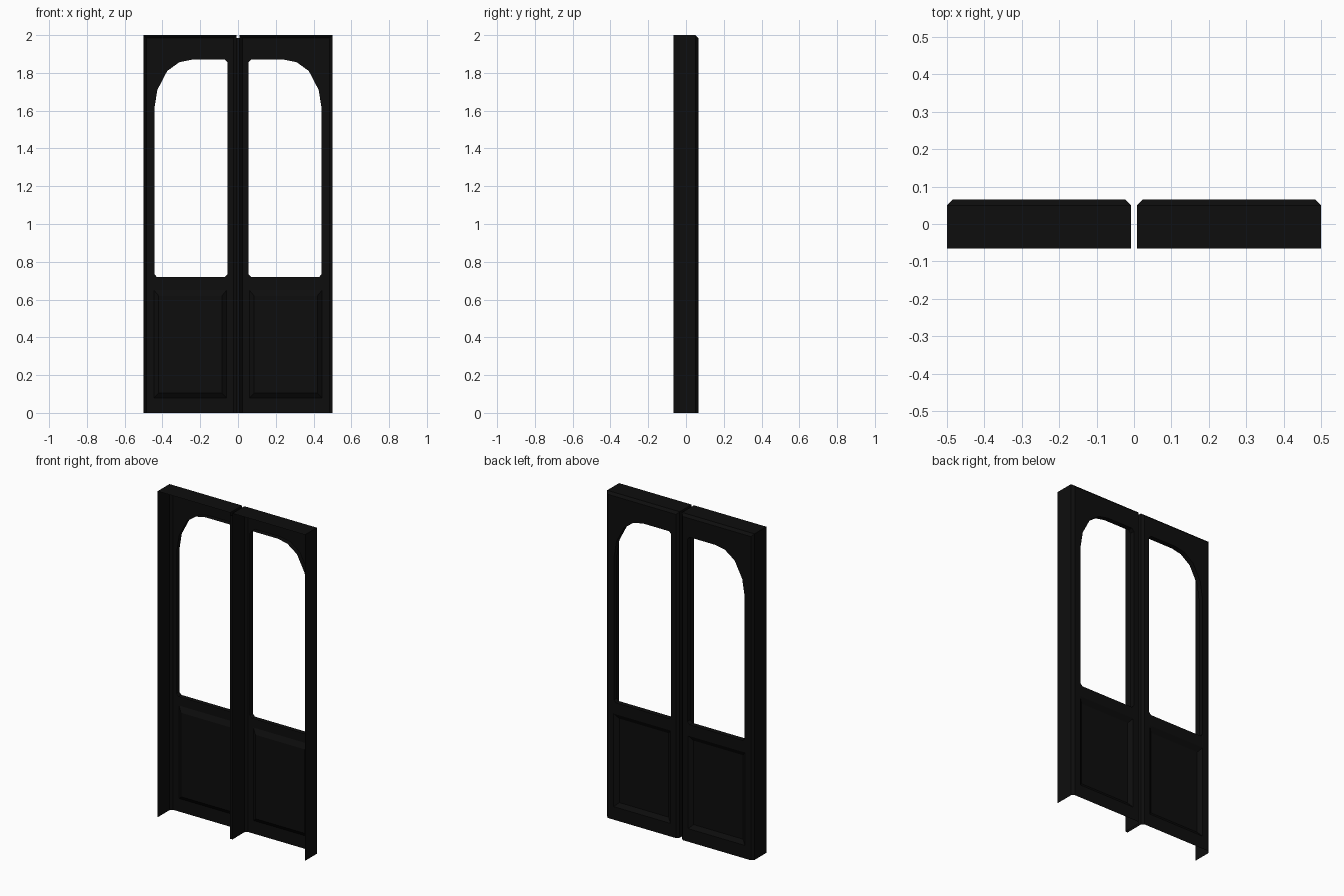
import bpy
import bmesh

cube = bpy.data.objects.get("Cube")
if cube:
    bpy.data.objects.remove(cube, do_unlink=True)

BACK, FRONT = 0.065, -0.065
BEVEL = 0.015
GAP = 0.008

black = bpy.data.materials.new("black_paint")
black.use_nodes = True
colour = (0.004, 0.004, 0.004, 1)
black.diffuse_color = colour
black.node_tree.nodes["Principled BSDF"].inputs["Base Color"].default_value = colour


def finish(name, bm):
    mesh = bpy.data.meshes.new(name)
    bm.to_mesh(mesh)
    bm.free()
    mesh.materials.append(black)
    obj = bpy.data.objects.new(name, mesh)
    bpy.context.collection.objects.link(obj)
    return obj


def rect(x0, x1, z0, z1):
    return [(x0, z0), (x1, z0), (x1, z1), (x0, z1)]


def build_door(name, side):
    bm = bmesh.new()

    def row(points, y):
        return [bm.verts.new((side * x, y, z)) for x, z in points]

    def strip(a, b, closed=True):
        n = len(a)
        for i in range(n if closed else n - 1):
            j = (i + 1) % n
            bm.faces.new((a[i], a[j], b[j], b[i]))

    def outline(inset):
        return rect(GAP + inset, 0.5 - inset, 0, 2 - inset)

    def ring_edges(ring):
        pairs = zip(ring, ring[1:] + ring[:1])
        return [bm.edges.get(p) or bm.edges.new(p) for p in pairs]

    # Side and top walls, open at the front and the bottom, bevelled at the back
    def open_path(points):
        return points[1:] + points[:1]

    face_ring = row(open_path(outline(BEVEL)), BACK)
    edge_ring = row(open_path(outline(0)), BACK - BEVEL)
    front_ring = row(open_path(outline(0)), FRONT)
    strip(face_ring, edge_ring, closed=False)
    strip(edge_ring, front_ring, closed=False)

    # Window opening with one arched corner and a shallow return
    window = [(0.07, 0.72), (0.43, 0.72), (0.443, 0.735), (0.443, 1.61),
              (0.427, 1.71), (0.375, 1.81), (0.31, 1.857), (0.245, 1.87),
              (0.07, 1.87), (0.055, 1.855), (0.055, 0.735)]
    window_ring = row(window, BACK)
    strip(window_ring, row(window, BACK - 0.03))

    # Recessed lower panel
    panel_ring = row(rect(0.06, 0.445, 0.08, 0.65), BACK)
    recess_ring = row(rect(0.085, 0.42, 0.105, 0.62), BACK - 0.018)
    strip(panel_ring, recess_ring)
    bm.faces.new(recess_ring)

    # Flat back face around the openings
    edges = [e for r in (face_ring, window_ring, panel_ring) for e in ring_edges(r)]
    bmesh.ops.triangle_fill(bm, edges=edges, use_beauty=True, normal=(0, 1, 0))

    # Point the normals outward
    bmesh.ops.recalc_face_normals(bm, faces=bm.faces[:])
    if sum(f.normal.y * f.calc_area() for f in bm.faces) < 0:
        bmesh.ops.reverse_faces(bm, faces=bm.faces[:])
    return finish(name, bm)


doors = [build_door("left_door", 1), build_door("right_door", -1)]

# Thin strip closing the gap between the doors
bm = bmesh.new()
bm.faces.new([bm.verts.new((x, FRONT, z)) for x, z in rect(-GAP, GAP, 0, 1.985)])
finish("centre_strip", bm)

# Soft shading that keeps the corners sharp
bpy.ops.object.select_all(action="DESELECT")
for door in doors:
    door.select_set(True)
bpy.context.view_layer.objects.active = doors[0]
bpy.ops.object.shade_smooth_by_angle()
